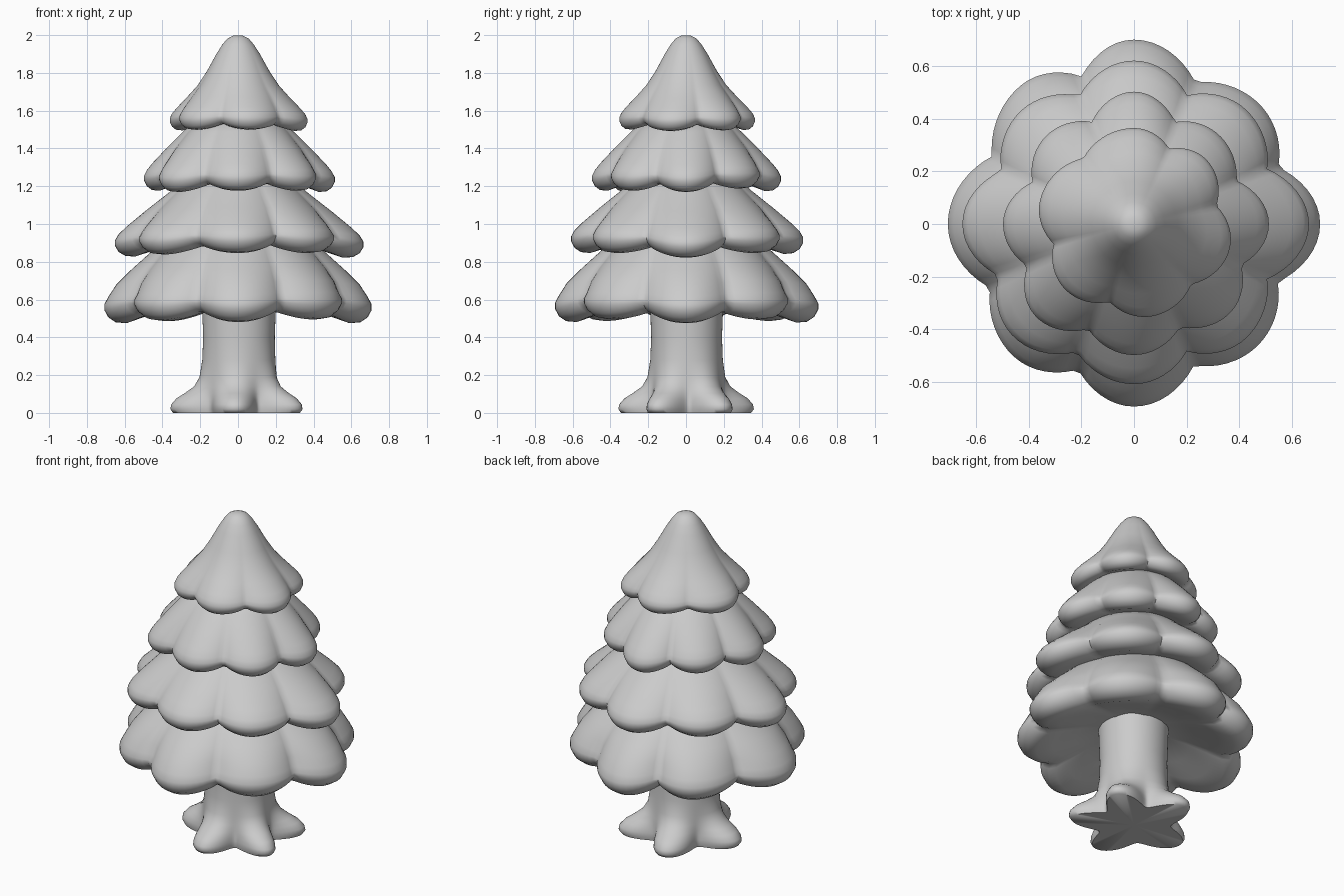
import bpy
from math import sin, cos, pi, radians

cube = bpy.data.objects.get("Cube")
if cube:
    bpy.data.objects.remove(cube)

grey = bpy.data.materials.new("plain_grey")
grey.use_nodes = True
grey.diffuse_color = (0.6, 0.6, 0.6, 1)
grey.node_tree.nodes["Principled BSDF"].inputs["Base Color"].default_value = (0.6, 0.6, 0.6, 1)

SEGMENTS = 128


def lobe_at(angle, lobes):
    """Phase between the two neighbouring lobes, and the blended lobe size."""
    for i, (a, size) in enumerate(lobes):
        b, next_size = lobes[(i + 1) % len(lobes)]
        gap = (b - a) % 360
        step = (angle - a) % 360
        if step < gap:
            t = step / gap
            blend = 0.5 - 0.5 * cos(pi * t)
            return t, size + (next_size - size) * blend
    return 0, 1


def loft(name, rings, lobes, shape, droop=0):
    """Rings are (lobe radius, notch radius, lobe z, notch z), top to bottom."""
    verts, faces = [], []
    for r_lobe, r_notch, z_lobe, z_notch in rings:
        for s in range(SEGMENTS):
            angle = 360 * s / SEGMENTS
            t, size = lobe_at(angle, lobes)
            w = shape(t)
            r = (r_notch + (r_lobe - r_notch) * w) * size
            # Longer lobes hang a little lower
            z = z_notch + (z_lobe - z_notch) * w - droop * r * (size - 1)
            verts.append((r * cos(radians(angle)), r * sin(radians(angle)), z))
    for k in range(len(rings) - 1):
        for s in range(SEGMENTS):
            n = (s + 1) % SEGMENTS
            a, b = k * SEGMENTS, (k + 1) * SEGMENTS
            faces.append((a + s, b + s, b + n, a + n))
    # Close both ends with fans
    for ring, flip in ((0, False), (len(rings) - 1, True)):
        centre = len(verts)
        verts.append((0, 0, rings[ring][2]))
        for s in range(SEGMENTS):
            a, b = ring * SEGMENTS + s, ring * SEGMENTS + (s + 1) % SEGMENTS
            faces.append((b, a, centre) if flip else (a, b, centre))
    mesh = bpy.data.meshes.new(name)
    mesh.from_pydata(verts, [], faces)
    mesh.materials.append(grey)
    obj = bpy.data.objects.new(name, mesh)
    bpy.context.collection.objects.link(obj)
    bpy.ops.object.select_all(action="DESELECT")
    obj.select_set(True)
    bpy.context.view_layer.objects.active = obj
    bpy.ops.object.shade_smooth_by_angle(angle=radians(60))


def scallop(t):
    return abs(cos(pi * t)) ** 0.9


def star(t):
    return (0.5 + 0.5 * cos(2 * pi * t)) ** 0.9


def branch_tier(name, upper, radius, tip_z, thick, lobes):
    """Sloping top, rounded scalloped lip and an underside rising to the trunk."""
    rings = []
    for r, z in upper:
        k = r / radius
        rings.append((r, r * (1 - 0.15 * k ** 2.5), z, z))
    rise = thick * 0.4
    for r, dz, lift in ((0.965, 0.35, 0.15), (0.995, 0.05, 0.35), (0.995, -0.2, 0.6),
                        (0.965, -0.5, 0.9), (0.91, -0.7, 1), (0.83, -0.74, 1),
                        (0.7, -0.5, 0.8), (0.5, -0.1, 0.4), (0.3, 0.25, 0)):
        z = tip_z + thick * dz
        rings.append((radius * r, radius * r * 0.86, z, z + rise * lift))
    loft(name, rings, lobes, scallop, 0.5)


# Branch tiers, bottom to top
branch_tier("bottom_branches", [(0.3, 0.98), (0.44, 0.865), (0.55, 0.765), (0.625, 0.69)],
            0.69, 0.58, 0.13,
            [(0, 1.03), (43, 0.96), (90, 1.02), (129, 0.99),
             (180, 1.03), (228, 0.99), (270, 1.01), (316, 0.96)])
branch_tier("lower_middle_branches", [(0.25, 1.27), (0.35, 1.175), (0.47, 1.08), (0.565, 1.0)],
            0.63, 0.92, 0.11,
            [(0, 1.06), (45, 0.97), (90, 0.99), (136, 0.97),
             (180, 1.04), (222, 1), (270, 0.97), (315, 0.97)])
branch_tier("upper_middle_branches", [(0.21, 1.56), (0.29, 1.49), (0.38, 1.4), (0.455, 1.32)],
            0.5, 1.25, 0.1,
            [(0, 1.03), (46, 0.94), (90, 1.01), (135, 0.95),
             (180, 1), (223, 1.03), (270, 1), (318, 1)])
branch_tier("treetop", [(0.025, 1.998), (0.055, 1.983), (0.083, 1.95), (0.115, 1.9),
                        (0.165, 1.81), (0.215, 1.735), (0.275, 1.67), (0.33, 1.615)],
            0.37, 1.555, 0.08,
            [(40, 1), (90, 0.99), (165, 1), (223, 0.98), (282, 0.97), (345, 1.02)])

# Trunk flaring into five rounded roots
loft("trunk", [(0.2, 0.2, 0.68, 0.68), (0.19, 0.19, 0.4, 0.4), (0.195, 0.193, 0.28, 0.28),
               (0.21, 0.199, 0.19, 0.19), (0.24, 0.205, 0.14, 0.14), (0.29, 0.21, 0.105, 0.1),
               (0.335, 0.212, 0.078, 0.07), (0.365, 0.215, 0.045, 0.045),
               (0.37, 0.215, 0.02, 0.02), (0.355, 0.21, 0, 0)],
     [(34, 1.03), (105, 1), (182, 0.97), (268, 0.97), (333, 1.02)], star)
